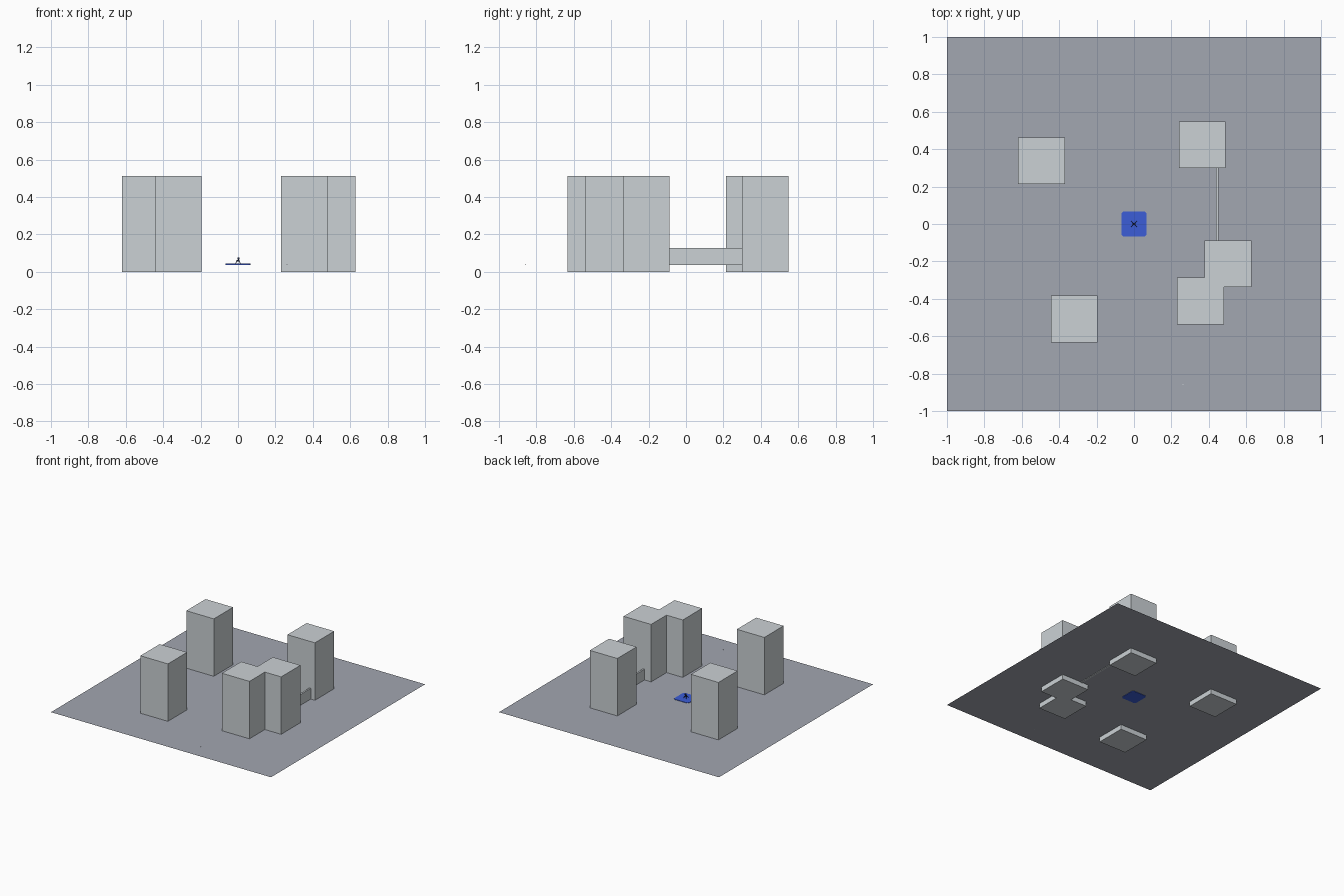
import bpy, bmesh, math
from mathutils import Vector

if "Cube" in bpy.data.objects:
    bpy.data.objects.remove(bpy.data.objects["Cube"])


def material(name, rgb):
    m = bpy.data.materials.new(name)
    m.diffuse_color = (*rgb, 1)
    m.use_nodes = True
    m.node_tree.nodes["Principled BSDF"].inputs["Base Color"].default_value = m.diffuse_color
    return m


GROUND = material("slate grey", (0.36, 0.385, 0.44))
CONCRETE = material("light grey", (0.60, 0.64, 0.665))
BLUE = material("royal blue", (0.045, 0.11, 0.68))
DARK = material("dark navy", (0.012, 0.018, 0.06))


def finish(name, bm, mat):
    mesh = bpy.data.meshes.new(name)
    bm.to_mesh(mesh)
    bm.free()
    mesh.materials.append(mat)
    ob = bpy.data.objects.new(name, mesh)
    bpy.context.collection.objects.link(ob)
    return ob


def box(name, lo, hi, mat):
    bm = bmesh.new()
    bmesh.ops.create_cube(bm, size=1)
    for v in bm.verts:
        v.co = Vector([(a + b) / 2 + c * (b - a) for a, b, c in zip(lo, hi, v.co)])
    return finish(name, bm, mat)


def rod(name, a, b, radius, mat):
    a, b = Vector(a), Vector(b)
    bm = bmesh.new()
    bmesh.ops.create_cone(bm, cap_ends=True, segments=6, radius1=radius,
                          radius2=radius, depth=(b - a).length)
    ob = finish(name, bm, mat)
    ob.rotation_euler = (b - a).to_track_quat('Z', 'Y').to_euler()
    ob.location = (a + b) / 2
    return ob


LEVEL = 0.04  # the ground sheet cuts through the towers slightly above their base

# single-sheet ground
bm = bmesh.new()
bmesh.ops.create_grid(bm, x_segments=1, y_segments=1, size=1)
finish("ground_sheet", bm, GROUND).location.z = LEVEL

# five identical towers
for i, (x, y) in enumerate([(-0.494, 0.338), (0.365, 0.424), (0.503, -0.212),
                            (0.355, -0.412), (-0.319, -0.508)]):
    box(f"tower_{i + 1}", (x - 0.125, y - 0.125, 0),
        (x + 0.125, y + 0.125, 0.512), CONCRETE)

# low wall linking two towers
box("low_wall", (0.438, -0.1, 0.036), (0.452, 0.305, 0.128), CONCRETE)

# rounded blue pad
bm = bmesh.new()
bmesh.ops.create_cube(bm, size=1)
for v in bm.verts:
    v.co = Vector((v.co.x * 0.136, v.co.y * 0.136, v.co.z * 0.007))
uprights = [e for e in bm.edges if abs(e.verts[0].co.z - e.verts[1].co.z) > 0.001]
bmesh.ops.bevel(bm, geom=uprights, offset=0.018, segments=5, profile=0.5, affect='EDGES')
finish("landing_pad", bm, BLUE).location.z = LEVEL

# tiny legged robot standing on the pad
box("robot_body", (-0.007, -0.006, 0.054), (0.007, 0.006, 0.064), DARK)
box("robot_head", (-0.002, -0.005, 0.066), (0.009, 0.005, 0.076), DARK)
rod("robot_neck", (0.002, 0, 0.062), (0.003, 0, 0.068), 0.002, DARK)
for sx in (-1, 1):
    for sy in (-1, 1):
        rod("robot_leg", (sx * 0.005, sy * 0.005, 0.058),
            (sx * 0.014, sy * 0.014, 0.043), 0.002, DARK)

# speck-sized marker near the front edge
box("marker", (0.26, -0.86, LEVEL), (0.264, -0.856, LEVEL + 0.002), CONCRETE)
